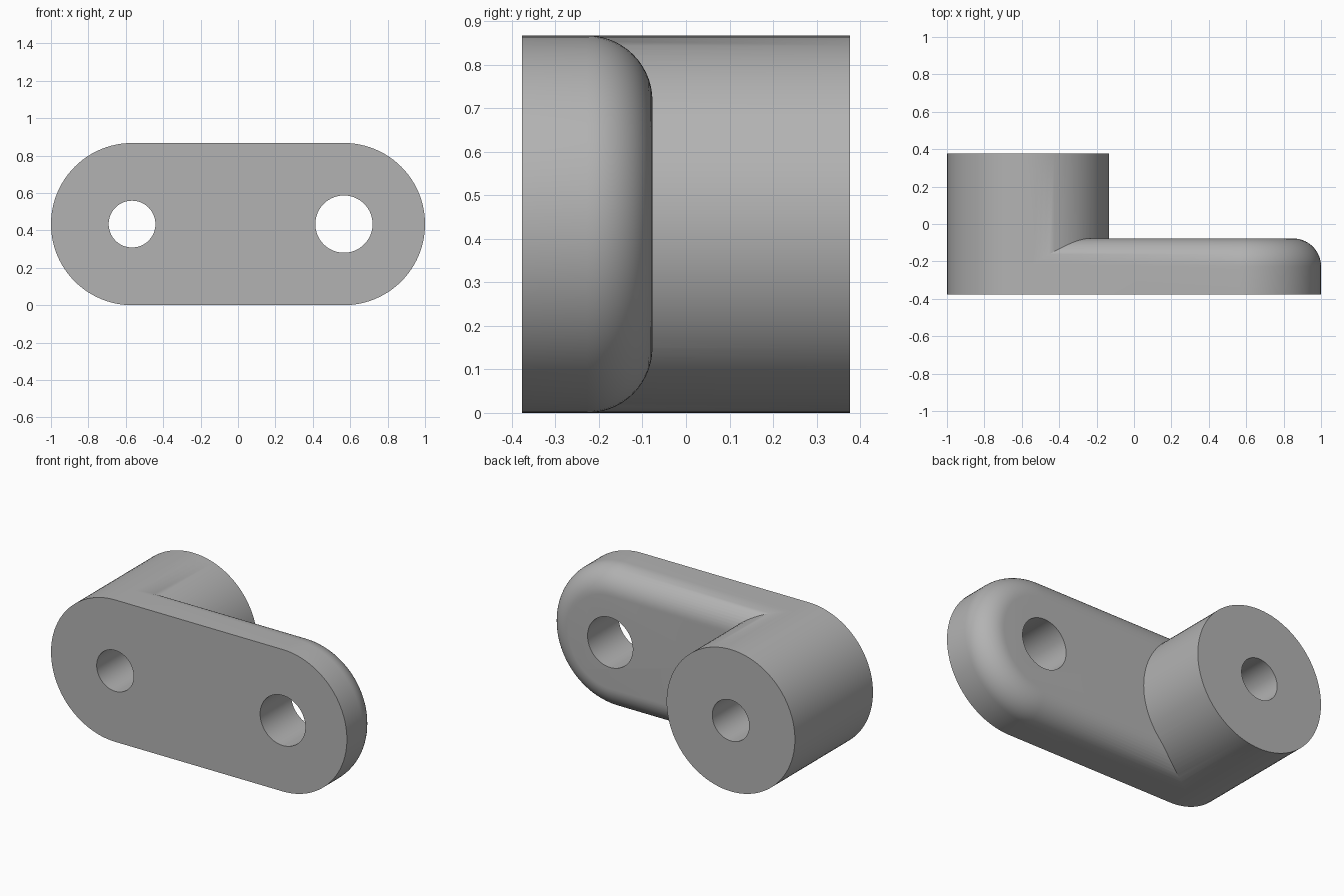
import bpy, bmesh
from math import pi, sin, cos

if "Cube" in bpy.data.objects:
    bpy.data.objects.remove(bpy.data.objects["Cube"])

R = 0.4335           # outer radius of both ends
CX = 1 - R           # distance of each end centre from the middle
FRONT, PLATE_BACK, BOSS_BACK = -0.377, -0.077, 0.377
FILLET = 0.15
SEG = 96

grey = bpy.data.materials.new("plain grey")
grey.use_nodes = True
colour = (0.45, 0.45, 0.45, 1)
grey.diffuse_color = colour
grey.node_tree.nodes["Principled BSDF"].inputs["Base Color"].default_value = colour


def outline(r, left, right):
    """Rounded slot of radius r around the two centres, as (x, z) points."""
    half = SEG // 2
    pts = []
    for centre, start in ((right, -pi / 2), (left, pi / 2)):
        for i in range(half + 1):
            a = start + pi * i / half
            pts.append((centre + r * cos(a), R + r * sin(a)))
    return pts


def loft(name, sections, left, right):
    """Solid running along y through (y, radius) sections."""
    bm = bmesh.new()
    rings = [[bm.verts.new((x, y, z)) for x, z in outline(r, left, right)]
             for y, r in sections]
    for a, b in zip(rings, rings[1:]):
        n = len(a)
        for i in range(n):
            j = (i + 1) % n
            bm.faces.new((a[i], a[j], b[j], b[i]))
    bm.faces.new(rings[0])
    bm.faces.new(rings[-1])
    bmesh.ops.remove_doubles(bm, verts=bm.verts, dist=1e-5)
    bmesh.ops.recalc_face_normals(bm, faces=bm.faces)
    mesh = bpy.data.meshes.new(name)
    bm.to_mesh(mesh)
    bm.free()
    mesh.materials.append(grey)
    ob = bpy.data.objects.new(name, mesh)
    bpy.context.collection.objects.link(ob)
    return ob


def combine(target, other, operation):
    mod = target.modifiers.new(operation, "BOOLEAN")
    mod.operation, mod.solver, mod.object = operation, "EXACT", other
    bpy.context.view_layer.objects.active = target
    bpy.ops.object.modifier_apply(modifier=mod.name)
    bpy.data.objects.remove(other)


# Plate with a rounded back edge
steps = 14
sections = [(FRONT, R)]
for k in range(steps + 1):
    a = pi / 2 * k / steps
    sections.append((PLATE_BACK - FILLET + FILLET * sin(a), R - FILLET + FILLET * cos(a)))
arm = loft("crank_arm", sections, -CX, CX)

# Cylindrical boss at one end, flush with the plate's outline
boss = loft("boss", [(FRONT, R), (BOSS_BACK, R)], -CX, -CX)
combine(arm, boss, "UNION")

# Through holes
for x, r in ((-CX, 0.125), (CX, 0.153)):
    hole = loft("hole_cutter", [(-1, r), (1, r)], x, x)
    combine(arm, hole, "DIFFERENCE")

bpy.ops.object.select_all(action="DESELECT")
arm.select_set(True)
bpy.context.view_layer.objects.active = arm
bpy.ops.object.shade_smooth_by_angle(angle=pi / 6)
